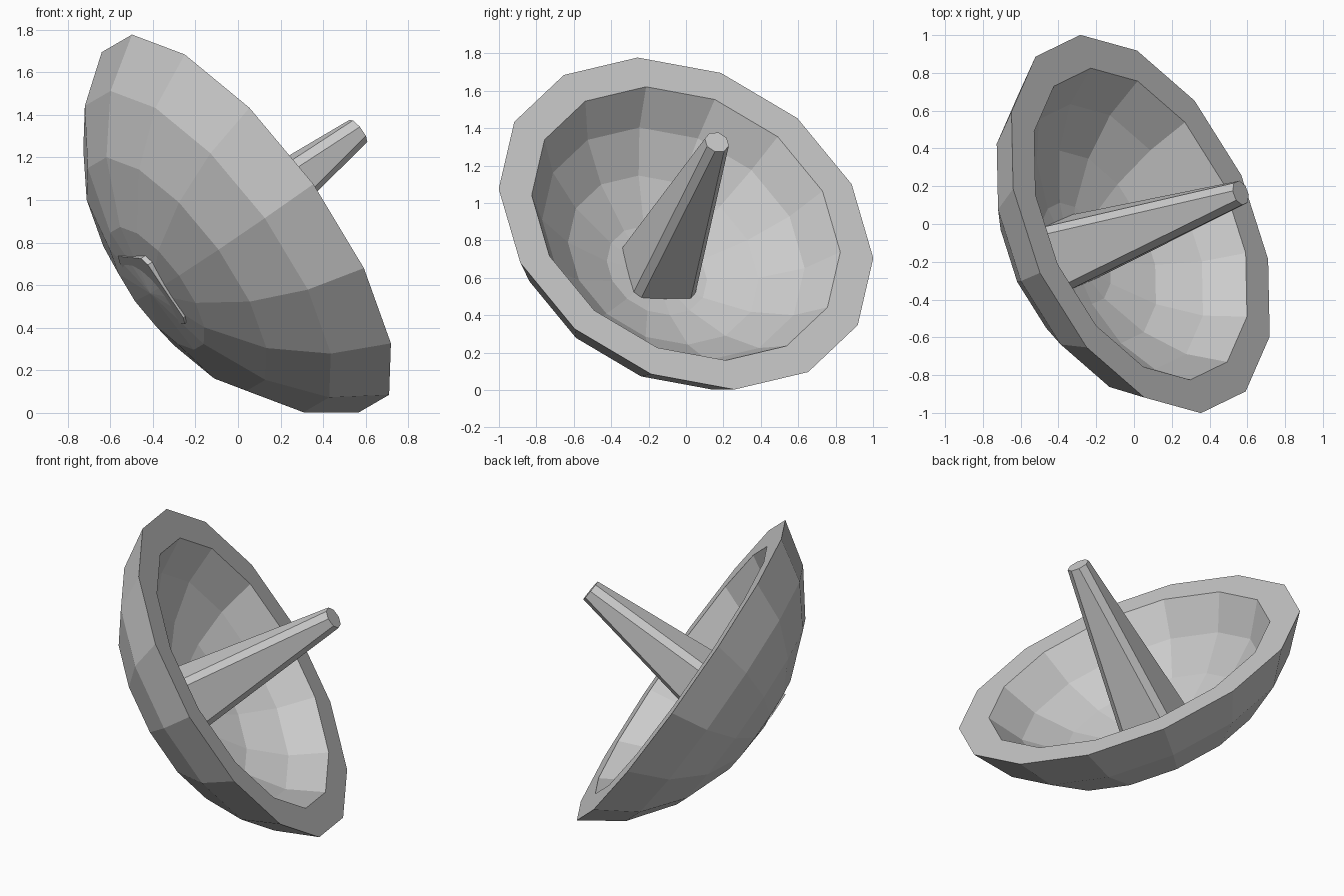
import bpy, bmesh, math
from mathutils import Vector

if "Cube" in bpy.data.objects:
    bpy.data.objects.remove(bpy.data.objects["Cube"])

SIDES = 14
centre = Vector((0.035, 0, 0.89))                     # middle of the rim
axis = Vector((0.757, 0.344, 0.555)).normalized()     # bowl opening direction
u = Vector((-0.535, -0.26, 0.89))
u = (u - axis * u.dot(axis)).normalized()
v = axis.cross(u)


def finish(bm, name):
    bmesh.ops.recalc_face_normals(bm, faces=bm.faces[:])
    mesh = bpy.data.meshes.new(name)
    bm.to_mesh(mesh)
    bm.free()
    ob = bpy.data.objects.new(name, mesh)
    bpy.context.collection.objects.link(ob)
    return ob


def skin(bm, a, b):
    """Join two rings of points with side faces."""
    n = len(a)
    for i in range(n):
        j = (i + 1) % n
        bm.faces.new((a[i], a[j], b[j], b[i]))


# Dish: thick faceted cap of a flattened sphere, outer shell then inner shell
bm = bmesh.new()
rims = []
for scale in (1.0, 0.824):
    rings = []
    for k in (4, 3, 2, 1):
        t = math.radians(18 * k)
        r = 1.122 * math.sin(t) * scale
        h = 0.855 * (math.cos(t) - math.cos(math.radians(72))) * scale
        rings.append([bm.verts.new(centre - axis * h
                                   + (u * math.cos(f) + v * math.sin(f)) * r)
                      for f in (math.tau * i / SIDES for i in range(SIDES))])
    for a, b in zip(rings, rings[1:]):
        skin(bm, a, b)
    pole = bm.verts.new(centre - axis * 0.591 * scale)
    last = rings[-1]
    for i in range(SIDES):
        bm.faces.new((last[i], last[(i + 1) % SIDES], pole))
    rims.append(rings[0])
skin(bm, rims[0], rims[1])                            # flat rim
finish(bm, "dish")

# Spike: tapered square post with chamfered edges, end just breaking the back
base = Vector((-0.407, -0.176, 0.577))
tip = Vector((0.565, 0.165, 1.325))
d = (tip - base).normalized()
e = Vector((0.536, 0.229, -0.814))
e = (e - d * e.dot(d)).normalized()
w = d.cross(e)
bm = bmesh.new()
ends = []
for pos, half in ((base, 0.19), (tip, 0.062)):
    c = half - 0.036
    outline = [(half, -c), (half, c), (c, half), (-c, half),
               (-half, c), (-half, -c), (-c, -half), (c, -half)]
    ends.append([bm.verts.new(pos + e * p + w * q) for p, q in outline])
skin(bm, *ends)
for ring in ends:
    bm.faces.new(ring)
finish(bm, "centre_spike")
